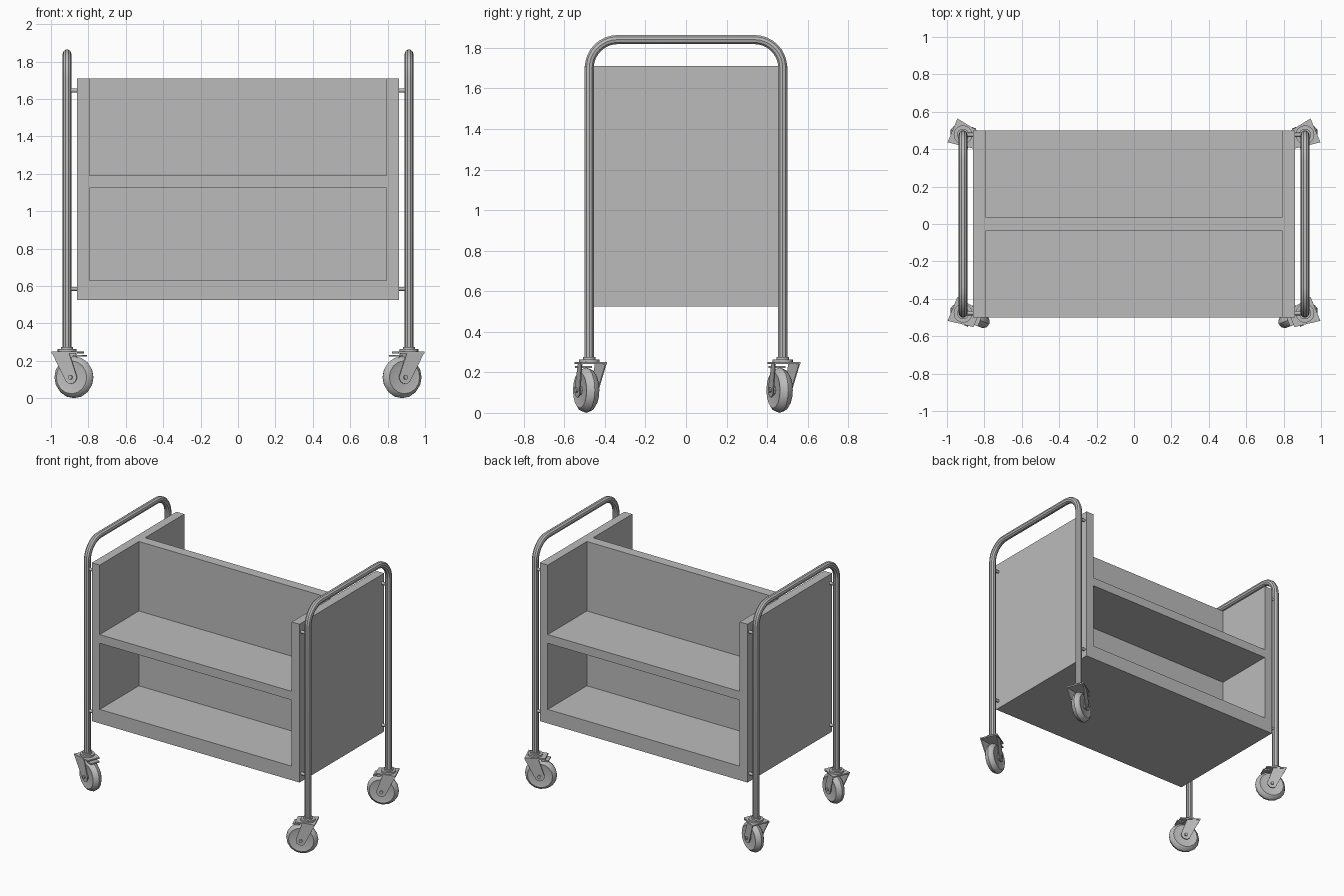
import bpy, bmesh, math
from mathutils import Matrix, Vector

cube = bpy.data.objects.get("Cube")
if cube:
    bpy.data.objects.remove(cube, do_unlink=True)

grey = bpy.data.materials.new("painted grey metal")
grey.use_nodes = True
COLOUR = (0.5, 0.5, 0.5, 1)
grey.diffuse_color = COLOUR
grey.node_tree.nodes["Principled BSDF"].inputs["Base Color"].default_value = COLOUR


def finish(name, bm, matrix=Matrix(), smooth=False):
    """Turn a bmesh into a named, coloured object."""
    bmesh.ops.transform(bm, matrix=matrix, verts=bm.verts)
    bmesh.ops.recalc_face_normals(bm, faces=bm.faces)
    mesh = bpy.data.meshes.new(name)
    bm.to_mesh(mesh)
    bm.free()
    mesh.materials.append(grey)
    obj = bpy.data.objects.new(name, mesh)
    bpy.context.collection.objects.link(obj)
    if smooth:
        shade(obj)
    return obj


def select(obj):
    bpy.ops.object.select_all(action="DESELECT")
    obj.select_set(True)
    bpy.context.view_layer.objects.active = obj


def shade(obj):
    select(obj)
    bpy.ops.object.shade_smooth_by_angle(angle=math.radians(35))


def add_box(bm, low, high):
    low, high = Vector(low), Vector(high)
    bmesh.ops.create_cube(bm, size=1, matrix=Matrix.Translation((low + high) / 2)
                          @ Matrix.Diagonal((high - low).to_4d()))


def add_rod(bm, centre, radius, length, axis, sides=16):
    turn = Vector((0, 0, 1)).rotation_difference(Vector(axis)).to_matrix().to_4x4()
    bmesh.ops.create_cone(bm, cap_ends=True, segments=sides, radius1=radius, radius2=radius,
                          depth=length, matrix=Matrix.Translation(centre) @ turn)


def add_prism(bm, points, offset):
    """Extrude a flat outline along an offset."""
    face = bm.faces.new([bm.verts.new(p) for p in points])
    new = bmesh.ops.extrude_face_region(bm, geom=[face])["geom"]
    bm.faces.ensure_lookup_table()
    bmesh.ops.translate(bm, vec=offset,
                        verts=[v for v in new if isinstance(v, bmesh.types.BMVert)])


# Cabinet: one block with two open shelves on each side of a central divider
bm = bmesh.new()
add_box(bm, (-0.86, -0.5, 0.525), (0.86, 0.5, 1.71))
cabinet = finish("shelf_cabinet", bm)
bm = bmesh.new()
for side in (-1, 1):
    near, far = sorted((side * 0.037, side * 0.7))
    for bottom, top in ((0.63, 1.125), (1.19, 1.9)):
        add_box(bm, (-0.795, near, bottom), (0.795, far, top))
cutter = finish("shelf_cutter", bm)
cutter.hide_render = True
cut = cabinet.modifiers.new("shelf openings", "BOOLEAN")
cut.operation = "DIFFERENCE"
cut.solver = "EXACT"
cut.object = cutter
select(cabinet)
bpy.ops.object.modifier_apply(modifier=cut.name)
bpy.data.objects.remove(cutter, do_unlink=True)

TUBE_X, TUBE_Y, TUBE_R = 0.914, 0.477, 0.0235
TOP, BEND = 1.841, 0.14


def handle_frame(name, x):
    """Bent tube forming two legs and a push handle."""
    path = [(x, -TUBE_Y, 0.25)]
    for sign, start in ((-1, 180), (1, 90)):
        for i in range(9):
            a = math.radians(start - i * 90 / 8)
            path.append((x, sign * (TUBE_Y - BEND) + BEND * math.cos(a),
                         TOP - BEND + BEND * math.sin(a)))
    path.append((x, TUBE_Y, 0.25))
    curve = bpy.data.curves.new(name, "CURVE")
    curve.dimensions = "3D"
    curve.bevel_depth = TUBE_R
    curve.bevel_resolution = 3
    curve.use_fill_caps = True
    spline = curve.splines.new("POLY")
    spline.points.add(len(path) - 1)
    for point, co in zip(spline.points, path):
        point.co = (*co, 1)
    curve.materials.append(grey)
    obj = bpy.data.objects.new(name, curve)
    bpy.context.collection.objects.link(obj)
    select(obj)
    bpy.ops.object.convert(target="MESH")
    shade(bpy.context.object)


AXLE_U, AXLE_Z = -0.04, 0.112


def caster(name, matrix):
    """Swivel caster; local +x points away from the trailing wheel."""
    # Wheel: lathed crowned tyre with flat sides
    profile = [(0, 0.03), (0.07, 0.03), (0.088, 0.034), (0.104, 0.022), (0.112, 0),
               (0.104, -0.022), (0.088, -0.034), (0.07, -0.03), (0, -0.03)]
    bm = bmesh.new()
    verts = [bm.verts.new((r, v, 0)) for r, v in profile]
    edges = [bm.edges.new(pair) for pair in zip(verts, verts[1:])]
    bmesh.ops.spin(bm, geom=verts + edges, cent=(0, 0, 0), axis=(0, 1, 0),
                   angle=math.tau, steps=16)
    bmesh.ops.remove_doubles(bm, verts=bm.verts, dist=0.0005)
    place = matrix @ Matrix.Translation((AXLE_U, 0, AXLE_Z))
    finish(name + "_wheel", bm, place, True)

    # Fork: tapered top plate and two cheeks rounded around the axle
    bm = bmesh.new()
    add_prism(bm, [(0.061, -0.069, 0.24), (0.061, 0.069, 0.24),
                   (-0.08, 0.047, 0.24), (-0.08, -0.047, 0.24)], (0, 0, 0.01))
    for side in (-1, 1):
        outline = [(0.061, 0.245), (-0.03, 0.245)]
        for i in range(7):
            a = math.radians(170 + i * 25)
            outline.append((AXLE_U + 0.035 * math.cos(a), AXLE_Z + 0.035 * math.sin(a)))
        # cheeks splay outward with height towards the plate corners
        points = [(u, side * (0.042 + (0.02 if z > 0.2 and u > 0 else 0)), z)
                  for u, z in outline]
        add_prism(bm, points, (0, side * 0.006, 0))
    add_box(bm, (-0.1, -0.035, 0.222), (-0.05, 0.035, 0.232))
    finish(name + "_fork", bm, matrix)

    # Swivel bearing, axle and its nuts
    bm = bmesh.new()
    add_rod(bm, (0, 0, 0.256), 0.05, 0.014, (0, 0, 1), 20)
    add_rod(bm, (0, 0, 0.265), 0.032, 0.02, (0, 0, 1), 20)
    add_rod(bm, (AXLE_U, 0, AXLE_Z), 0.012, 0.115, (0, 1, 0), 10)
    add_rod(bm, (AXLE_U, 0, AXLE_Z), 0.024, 0.09, (0, 1, 0), 8)
    finish(name + "_swivel_and_axle", bm, matrix, True)


for label, sx in (("right", -1), ("left", 1)):
    handle_frame(label + "_handle_frame", sx * TUBE_X)
    # Pins joining the tube to the cabinet
    bm = bmesh.new()
    for y in (-TUBE_Y, TUBE_Y):
        for z in (0.585, 1.645):
            add_rod(bm, (sx * 0.885, y, z), 0.011, 0.06, (1, 0, 0), 12)
    finish(label + "_mounting_pins", bm, smooth=True)
    # Casters are turned outward, mirrored left to right
    angle = math.radians(157.5 if sx < 0 else 22.5)
    for end, y in (("front", -TUBE_Y), ("back", TUBE_Y)):
        caster(f"{end}_{label}_caster",
               Matrix.Translation((sx * TUBE_X, y, 0)) @ Matrix.Rotation(angle, 4, "Z"))
